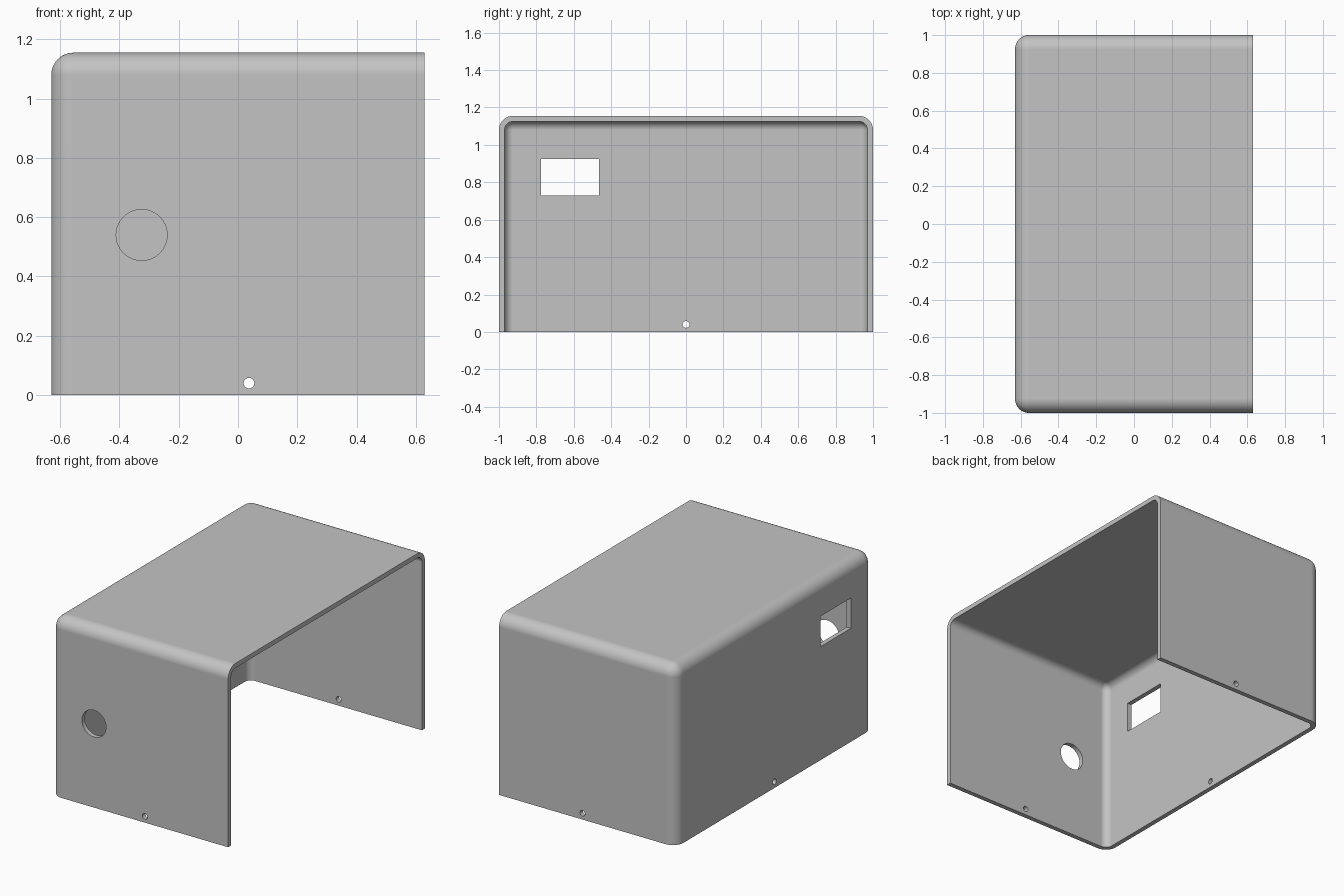
import bpy
import bmesh
from math import radians
from mathutils import Matrix, Vector

cube = bpy.data.objects.get("Cube")
if cube:
    bpy.data.objects.remove(cube, do_unlink=True)

X, Y, H = 0.63, 1.0, 1.155      # half depth, half width, height
WALL, RADIUS = 0.03, 0.075

grey = bpy.data.materials.new("light_grey")
grey.use_nodes = True
colour = (0.55, 0.55, 0.55, 1)
grey.diffuse_color = colour
grey.node_tree.nodes["Principled BSDF"].inputs["Base Color"].default_value = colour


def add_object(name, bm):
    bmesh.ops.recalc_face_normals(bm, faces=bm.faces)
    mesh = bpy.data.meshes.new(name)
    bm.to_mesh(mesh)
    bm.free()
    mesh.materials.append(grey)
    obj = bpy.data.objects.new(name, mesh)
    bpy.context.collection.objects.link(obj)
    return obj


def box(name, low, high, radius=0):
    """Box between two corners; edges among the left, top and side faces may be rounded."""
    low, high = Vector(low), Vector(high)
    bm = bmesh.new()
    bmesh.ops.create_cube(bm, size=1)
    for v in bm.verts:
        v.co = (low + high) / 2 + v.co * (high - low)
    if radius:
        bm.normal_update()
        edges = [e for e in bm.edges
                 if all(f.normal.x < 0.5 and f.normal.z > -0.5 for f in e.link_faces)]
        bmesh.ops.bevel(bm, geom=edges, offset=radius, segments=12, profile=0.5,
                        affect='EDGES', clamp_overlap=False)
    return add_object(name, bm)


def drill(name, centre, radius, axis, sides=32):
    """Short cylinder that passes through one wall."""
    bm = bmesh.new()
    turn = Matrix.Rotation(radians(90), 4, axis)
    bmesh.ops.create_cone(bm, cap_ends=True, segments=sides, radius1=radius, radius2=radius,
                          depth=0.2, matrix=Matrix.Translation(centre) @ turn)
    return add_object(name, bm)


# Outer rounded body, open on the right and underneath once hollowed
cover = box("enclosure_cover", (-X, -Y, 0), (X, Y, H), RADIUS)

# Cavity, window, cable hole and screw holes
cutters = [
    box("cavity_cutter", (-X + WALL, -Y + WALL, -0.3), (X + 0.3, Y - WALL, H - WALL),
        RADIUS - WALL),
    box("window_cutter", (-X - 0.1, -0.775, 0.73), (-X + 0.1, -0.465, 0.925)),
    drill("cable_hole_cutter", (-0.325, -Y, 0.54), 0.086, 'X', 64),
    drill("front_screw_cutter", (0.037, -Y, 0.04), 0.018, 'X'),
    drill("back_screw_cutter", (0.037, Y, 0.04), 0.018, 'X'),
    drill("side_screw_cutter", (-X, 0, 0.04), 0.018, 'Y'),
]
bpy.ops.object.select_all(action='DESELECT')
bpy.context.view_layer.objects.active = cover
cover.select_set(True)
for cutter in cutters:
    cutter.hide_render = True
    cut = cover.modifiers.new(cutter.name, 'BOOLEAN')
    cut.operation = 'DIFFERENCE'
    cut.solver = 'EXACT'
    cut.object = cutter
    bpy.ops.object.modifier_apply(modifier=cut.name)
for cutter in cutters:
    bpy.data.objects.remove(cutter, do_unlink=True)

# Smooth fillets, crisp rims and flat panels
bpy.ops.object.shade_smooth_by_angle(angle=radians(30))
weighted = cover.modifiers.new("panel_normals", 'WEIGHTED_NORMAL')
weighted.keep_sharp = True
